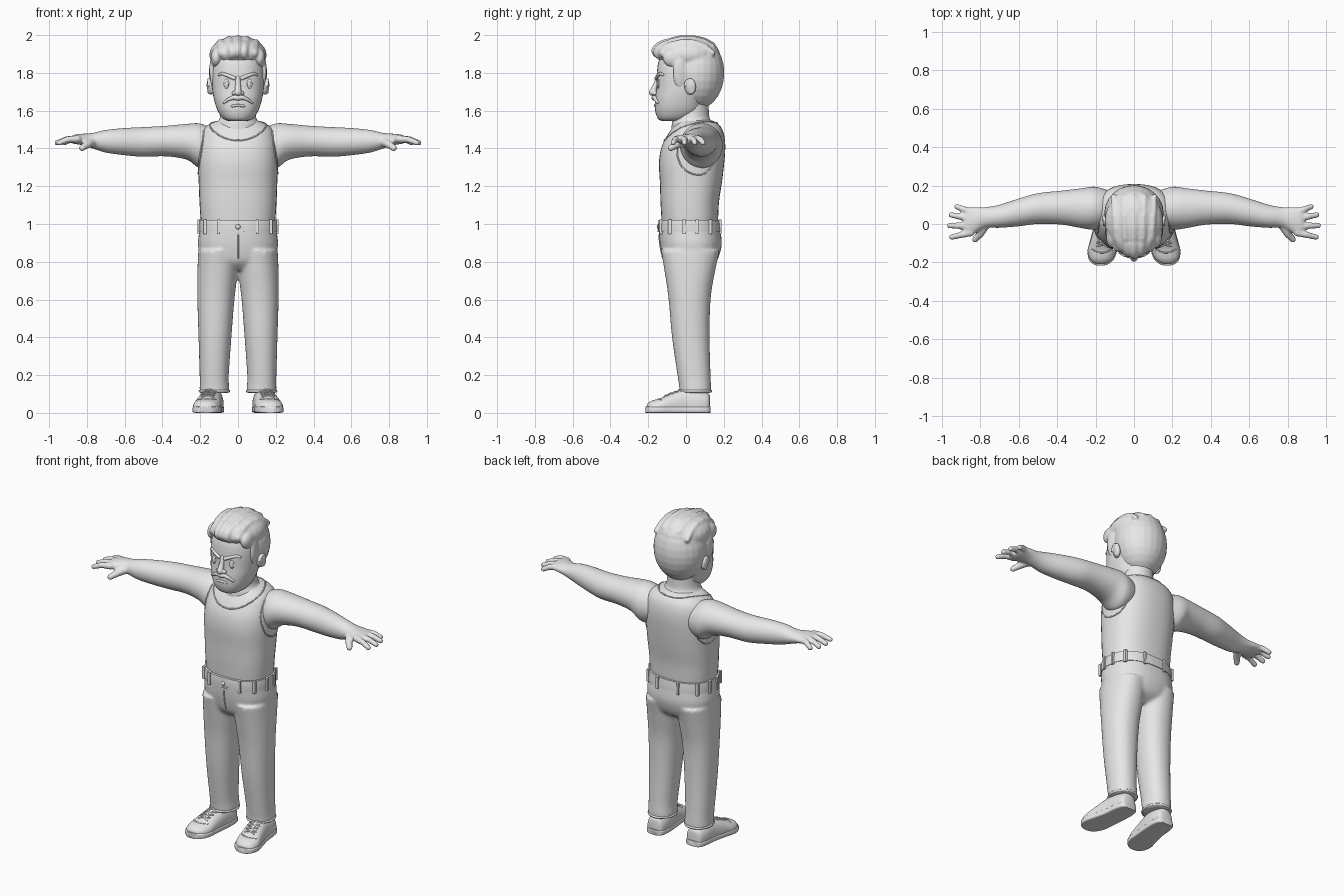
import bpy, bmesh, math
from math import sin, cos, pi, sqrt
from mathutils import Vector, Matrix
from mathutils.bvhtree import BVHTree

cube = bpy.data.objects.get("Cube")
if cube:
    bpy.data.objects.remove(cube)

GREY = (0.8, 0.8, 0.8, 1)
clay = bpy.data.materials.new("plain grey")
clay.use_nodes = True
clay.diffuse_color = GREY
clay.node_tree.nodes["Principled BSDF"].inputs["Base Color"].default_value = GREY


def spow(v, n):
    return math.copysign(abs(v) ** (2 / n), v)


def skin_rings(bm, rings):
    """Bridge rings of points into a closed solid."""
    rows = [[bm.verts.new(p) for p in ring] for ring in rings]
    k = len(rows[0])
    for lo, hi in zip(rows, rows[1:]):
        for i in range(k):
            bm.faces.new((lo[i], lo[(i + 1) % k], hi[(i + 1) % k], hi[i]))
    bm.faces.new(rows[0])
    bm.faces.new(rows[-1])


def spline(stations, steps):
    """Catmull-Rom interpolation of tuples."""
    pts = [Vector(s) for s in stations]
    out = []
    for i in range(len(pts) - 1):
        a, b, c, d = pts[max(i - 1, 0)], pts[i], pts[i + 1], pts[min(i + 2, len(pts) - 1)]
        for s in range(steps):
            t = s / steps
            out.append(b + (c - a) * (t / 2) + (a * 2 - b * 5 + c * 4 - d) * (t * t / 2)
                       + (b * 3 - a - c * 3 + d) * (t ** 3 / 2))
    return out + [pts[-1]]


def loft(bm, axis, stations, n=2.0, steps=4, sides=40):
    """Stations: position, side centre, side half width, low bound, high bound."""
    order = {"x": (0, 1, 2), "y": (1, 0, 2), "z": (2, 0, 1)}[axis]
    rings = []
    for t, mid, half, lo, hi in spline(stations, steps):
        ring = []
        for i in range(sides):
            ang = 2 * pi * i / sides
            p = [0, 0, 0]
            p[order[0]] = t
            p[order[1]] = mid + half * spow(cos(ang), n)
            p[order[2]] = (lo + hi) / 2 + (hi - lo) / 2 * spow(sin(ang), n)
            ring.append(p)
        rings.append(ring)
    skin_rings(bm, rings)


def blob(bm, centre, radii, rot=(0, 0, 0)):
    m = Matrix.Translation(centre)
    for ang, ax in zip(rot, "XYZ"):
        m = m @ Matrix.Rotation(ang, 4, ax)
    bmesh.ops.create_uvsphere(bm, u_segments=24, v_segments=14, radius=1,
                              matrix=m @ Matrix.Diagonal((*radii, 1)))


def box(bm, centre, size, turn=0):
    m = Matrix.Translation(centre) @ Matrix.Rotation(turn, 4, "Z") @ Matrix.Diagonal((*size, 1))
    bmesh.ops.create_cube(bm, size=1, matrix=m)


def tube(bm, pts, r0, r1=None, closed=False, sides=8):
    """Round rod along points, with ball ends unless closed."""
    pts = [Vector(p) for p in pts]
    r1 = r0 if r1 is None else r1
    if closed:
        pts.append(pts[0])
    rings = []
    for i, p in enumerate(pts):
        a, b = pts[max(i - 1, 0)], pts[min(i + 1, len(pts) - 1)]
        if closed and i in (0, len(pts) - 1):
            a, b = pts[-2], pts[1]
        q = (b - a).to_track_quat("Z", "Y")
        r = r0 + (r1 - r0) * i / (len(pts) - 1)
        rings.append([p + q @ Vector((r * cos(2 * pi * k / sides), r * sin(2 * pi * k / sides), 0))
                      for k in range(sides)])
    skin_rings(bm, rings)
    if not closed:
        blob(bm, pts[0], (r0,) * 3)
        blob(bm, pts[-1], (r1,) * 3)


def finish(name, bm, mirror=False, voxel=0, smooth=0):
    bmesh.ops.recalc_face_normals(bm, faces=bm.faces)
    me = bpy.data.meshes.new(name)
    bm.to_mesh(me)
    bm.free()
    me.materials.append(clay)
    me.shade_smooth()
    me.set_sharp_from_angle(angle=math.radians(50))
    ob = bpy.data.objects.new(name, me)
    bpy.context.collection.objects.link(ob)
    if mirror:
        ob.modifiers.new("Mirror", "MIRROR").use_mirror_merge = False
    if voxel:
        rm = ob.modifiers.new("Blend", "REMESH")
        rm.mode, rm.voxel_size, rm.use_smooth_shade = "VOXEL", voxel, True
        sm = ob.modifiers.new("Soften", "SMOOTH")
        sm.factor, sm.iterations = 0.5, smooth
    return ob


# Tank top torso
bm = bmesh.new()
loft(bm, "z", [(.97, 0, .19, -.125, .165), (1.03, 0, .198, -.13, .17), (1.12, 0, .204, -.135, .175),
               (1.22, 0, .208, -.138, .19), (1.32, 0, .211, -.143, .202), (1.4, 0, .208, -.132, .208),
               (1.46, 0, .198, -.105, .204), (1.505, 0, .18, -.075, .19), (1.535, 0, .14, -.05, .165),
               (1.55, 0, .09, -.04, .13)], n=2.4)
torso = BVHTree.FromBMesh(bm)
finish("tank_top", bm)

# Neckline and armhole edging laid on the torso
bm = bmesh.new()
ring = [2 * pi * i / 48 for i in range(48)]
tube(bm, [torso.find_nearest(Vector((.125 * cos(a), .03 + .14 * sin(a), 1.49 + .05 * sin(a))))[0]
          for a in ring], .004, closed=True)
for s in (1, -1):
    tube(bm, [torso.find_nearest(Vector((s * .22, .07 + .13 * cos(a), 1.40 + .14 * sin(a))))[0]
              for a in ring], .004, closed=True)
finish("tank_edging", bm)

# Neck
bm = bmesh.new()
loft(bm, "z", [(1.47, 0, .13, -.08, .17), (1.53, 0, .118, -.075, .15), (1.56, 0, .097, -.07, .125),
               (1.62, 0, .09, -.07, .12), (1.70, 0, .09, -.07, .12)])
finish("neck", bm)

# Arm with hand, mirrored
bm = bmesh.new()
loft(bm, "x", [(.12, .08, .09, 1.32, 1.50), (.2, .082, .112, 1.295, 1.532), (.27, .082, .104, 1.34, 1.53),
               (.38, .085, .088, 1.358, 1.52), (.5, .08, .08, 1.356, 1.513), (.6, .06, .072, 1.364, 1.508),
               (.7, .04, .06, 1.378, 1.498), (.77, .034, .054, 1.4, 1.482), (.82, .022, .066, 1.416, 1.478),
               (.865, .01, .076, 1.424, 1.473), (.885, .008, .068, 1.43, 1.462)])
for base, tip in (((.85, -.045), (.947, -.068)), ((.86, -.01), (.958, -.008)),
                  ((.86, .03), (.95, .047)), ((.85, .062), (.92, .09))):
    tube(bm, [(*base, 1.45), ((base[0] + tip[0]) / 2, (base[1] + tip[1]) / 2, 1.448), (*tip, 1.43)],
         .02, .015)
tube(bm, [(.77, .0, 1.435), (.80, -.05, 1.42), (.825, -.08, 1.402)], .026, .017)
finish("arm", bm, mirror=True, voxel=.007, smooth=3)

# Trousers: hips and two legs blended
bm = bmesh.new()
loft(bm, "z", [(.755, 0, .09, -.07, .10), (.80, 0, .18, -.115, .16), (.88, 0, .211, -.136, .188),
               (.95, 0, .207, -.143, .185), (1.0, 0, .202, -.144, .178)], n=2.3)
loft(bm, "z", [(.105, .125, .078, -.034, .133), (.14, .125, .078, -.036, .133), (.2, .126, .077, -.045, .13),
               (.4, .122, .087, -.074, .125), (.6, .117, .098, -.092, .13), (.74, .109, .106, -.112, .152),
               (.86, .105, .105, -.132, .178)], n=2.2)
trousers = BVHTree.FromBMesh(bm)
finish("trousers", bm, mirror=True, voxel=.01, smooth=4)

# Waistband, belt loops, button, fly and cuffs
bm = bmesh.new()
loft(bm, "z", [(.957, 0, .209, -.147, .188), (.99, 0, .209, -.148, .186), (1.02, 0, .206, -.145, .182)],
     n=2.3, steps=2)
band = BVHTree.FromBMesh(bm)
finish("waistband", bm)
bm = bmesh.new()
for x, y in ((.105, -.14), (.19, -.1), (.21, -.01), (.21, .06), (.18, .14), (.07, .18)):
    for s in (1, -1):
        p, nor, *_ = band.find_nearest(Vector((s * x, y, .985)))
        box(bm, (p.x, p.y, .985), (.016, .016, .075), math.atan2(nor.y, nor.x))
finish("belt_loops", bm)
bm = bmesh.new()
blob(bm, (0, -.147, .985), (.013, .008, .013))
box(bm, (.012, -.146, .963), (.045, .008, .01))
fly = [trousers.ray_cast(Vector((.001, -1, z)), Vector((0, 1, 0)))[0] for z in (.94, .9, .86, .82)]
tube(bm, fly, .004)
finish("fly_and_button", bm)
bm = bmesh.new()
tube(bm, [(.125 + .077 * cos(a), .049 + .083 * sin(a), .115) for a in ring], .007, closed=True)
finish("trouser_cuff", bm, mirror=True)

# Shoes: sole, upper, toe seam and laces
bm = bmesh.new()
plan = [(.13, .135, .03), (.118, .135, .052), (.07, .137, .064), (0, .142, .066), (-.08, .155, .072),
        (-.14, .165, .077), (-.185, .17, .064), (-.208, .172, .04), (-.215, .172, .02)]
loft(bm, "y", [(*p, 0, .034) for p in plan], n=6, steps=3)
finish("shoe_sole", bm, mirror=True)
bm = bmesh.new()
tops = (.09, .105, .12, .13, .105, .078, .065, .05, .035)
loft(bm, "y", [(y * .97, x, w * .95, .012 - h * .4, h) for (y, x, w), h in zip(plan, tops)],
     n=2.3, steps=4)
# Trim the underside flat
bmesh.ops.bisect_plane(bm, geom=bm.verts[:] + bm.edges[:] + bm.faces[:], plane_co=(0, 0, .01),
                       plane_no=(0, 0, -1), clear_outer=True)
upper = BVHTree.FromBMesh(bm)
finish("shoe_upper", bm, mirror=True)


def on_shoe(x, y):
    return upper.ray_cast(Vector((x, y, 1)), Vector((0, 0, -1)))[0]


bm = bmesh.new()
for i in range(4):
    y, x = -.035 - .024 * i, .148 + .004 * i
    for s in (1, -1):
        tube(bm, [on_shoe(x + s * k * .03, y - k * .009) for k in (-1, -.5, 0, .5, 1)], .0045)
tube(bm, [on_shoe(.167 + .05 * k, -.15 + .02 * k * k) for k in (-1, -.6, -.2, .2, .6, 1)], .003)
finish("shoe_laces", bm, mirror=True)

# Head
bm = bmesh.new()
loft(bm, "z", [(1.545, 0, .045, -.125, -.01), (1.557, 0, .078, -.148, .03), (1.6, 0, .108, -.163, .08),
               (1.66, 0, .127, -.163, .10), (1.72, 0, .137, -.157, .13), (1.8, 0, .141, -.154, .15),
               (1.87, 0, .13, -.142, .15), (1.93, 0, .1, -.1, .12), (1.955, 0, .04, -.04, .06)], n=2.35)
head = BVHTree.FromBMesh(bm)
finish("head", bm)


def on_face(x, z, lift=0):
    p = head.ray_cast(Vector((x, -1, z)), Vector((0, 1, 0)))[0]
    return p + Vector((0, -lift, 0))


# Nose
bm = bmesh.new()
tube(bm, [on_face(0, 1.775, -.008), on_face(0, 1.73, .004), on_face(0, 1.697, .018)], .013, .019)
for s in (1, -1):
    blob(bm, on_face(s * .02, 1.692, .006), (.014, .014, .012))
finish("nose", bm, voxel=.004, smooth=3)

# Drooping moustache and lower lip
bm = bmesh.new()
for s in (1, -1):
    tube(bm, [on_face(s * x, z, .005) for x, z in ((0, 1.668), (.025, 1.67), (.05, 1.66), (.075, 1.642))],
         .016, .007)
finish("moustache", bm, voxel=.004, smooth=3)
bm = bmesh.new()
tube(bm, [on_face(x, 1.628 - 4 * x * x, -.001) for x in (-.03, -.015, 0, .015, .03)], .007)
finish("lower_lip", bm)

# Eyes, eyelids and stern brows
bm = bmesh.new()
blob(bm, on_face(.06, 1.742), (.016, .007, .026))
blob(bm, on_face(.06, 1.738, .005), (.009, .005, .016))
finish("eye", bm, mirror=True)
bm = bmesh.new()
tube(bm, [on_face(x, z, .002) for x, z in ((.022, 1.772), (.055, 1.786), (.085, 1.797), (.1, 1.79))],
     .011, .007)
finish("eyebrow", bm, mirror=True)

# Ears
bm = bmesh.new()
blob(bm, (.146, .022, 1.727), (.018, .032, .044), (0, .12, -.3))
tube(bm, [(.155, .02 + .026 * cos(a), 1.73 + .036 * sin(a)) for a in (-1.2, -.5, .2, .9, 1.6, 2.3, 3)],
     .008)
finish("ear", bm, mirror=True, voxel=.005, smooth=2)

# Swept-back hair with quiff, strands and sideburns
bm = bmesh.new()
blob(bm, (0, .055, 1.80), (.155, .148, .195))
blob(bm, (0, .015, 1.895), (.152, .165, .1))
for i in range(-2, 3):
    x = .042 * i
    blob(bm, (x, -.085 + .008 * i * i, 1.925 - .006 * abs(i)), (.034, .1, .058), (.15, 0, -.12 * i))
    path = []
    for y in (-.12, -.07, -.02, .04, .1, .14):
        wide = x * (1 + (y + .12))
        drop = 1 - (wide / .152) ** 2 - ((y - .015) / .165) ** 2
        path.append((wide, y, 1.883 + .1 * sqrt(max(drop, .05))))
    tube(bm, path, .024, .016)
for s in (1, -1):
    blob(bm, (s * .132, -.03, 1.80), (.018, .04, .085), (0, s * .05, s * .15))
    blob(bm, (s * .115, -.065, 1.88), (.03, .06, .05))
finish("hair", bm, voxel=.007, smooth=3)
